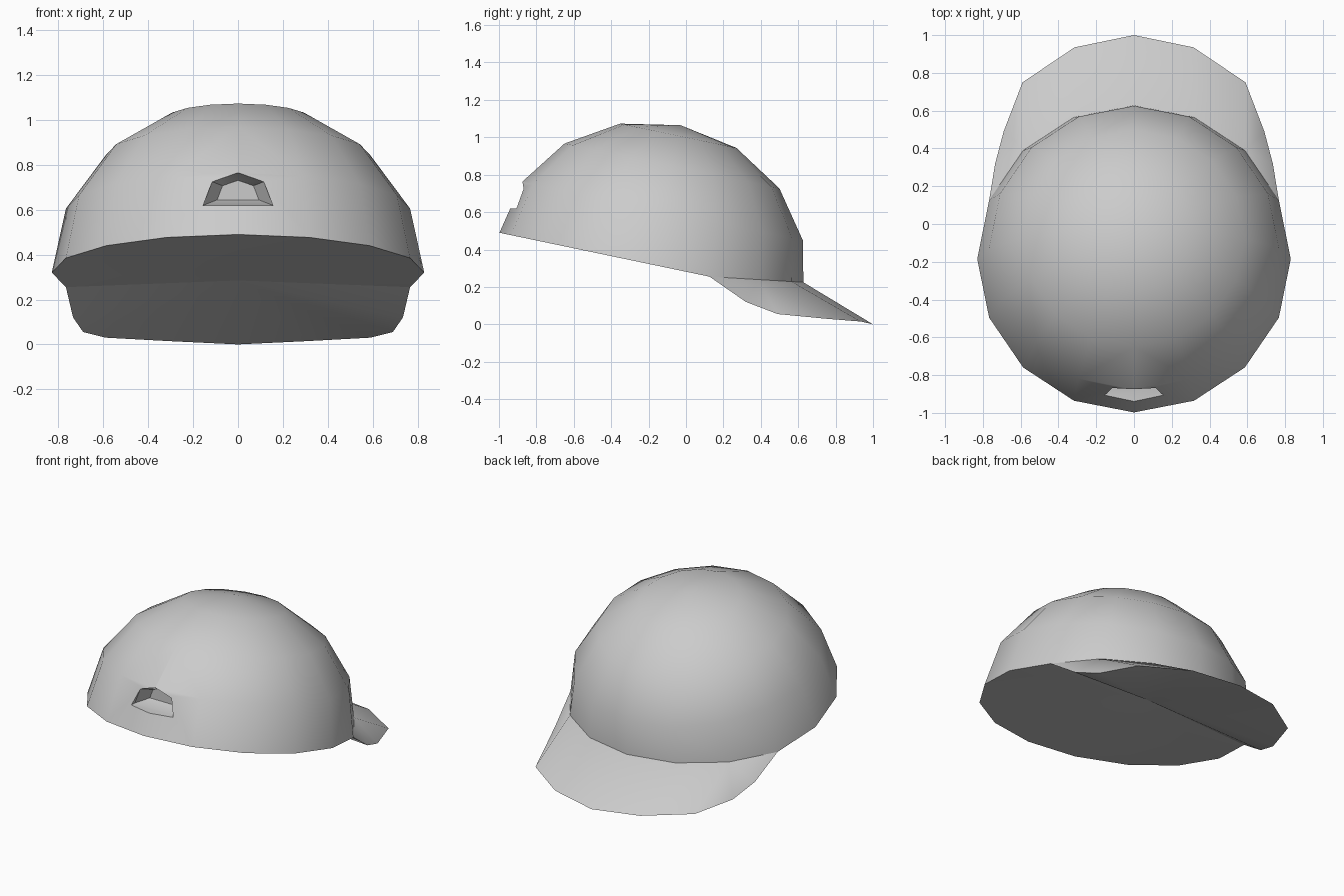
import bpy, bmesh, math
from mathutils import Vector, Matrix

old = bpy.data.objects.get("Cube")
if old:
    bpy.data.objects.remove(old, do_unlink=True)

grey = bpy.data.materials.new("plain_grey")
grey.use_nodes = True
COLOUR = (0.6, 0.6, 0.6, 1)
grey.diffuse_color = COLOUR
grey.node_tree.nodes["Principled BSDF"].inputs["Base Color"].default_value = COLOUR

SIDES, RADIUS, HEIGHT = 16, 0.83, 0.761
CENTRE = Vector((0, -0.185, 0.32))
TILT = Matrix.Rotation(math.radians(-11.8), 3, 'X')
HINGE_Y, HINGE_Z = 0.126, 0.255
UNDER_MID = Vector((0, HINGE_Y, 0.285))


def make_object(name, bm):
    bmesh.ops.recalc_face_normals(bm, faces=bm.faces)
    mesh = bpy.data.meshes.new(name)
    bm.to_mesh(mesh)
    bm.free()
    mesh.materials.append(grey)
    ob = bpy.data.objects.new(name, mesh)
    bpy.context.collection.objects.link(ob)
    return ob


def select_only(ob):
    bpy.ops.object.select_all(action='DESELECT')
    ob.select_set(True)
    bpy.context.view_layer.objects.active = ob


def dome_point(ring, side):
    """Point on the tilted dome; ring 0 is the rim, side 0 is the back."""
    up, turn = ring * math.pi / 8, side * math.tau / SIDES
    r = RADIUS * math.cos(up)
    p = CENTRE + TILT @ Vector((r * math.sin(turn), r * math.cos(turn),
                                HEIGHT * math.sin(up)))
    if ring == 0 and p.y > HINGE_Y + 0.02:      # rim lifts above the brim
        p.z = HINGE_Z - 0.06 * (p.y - HINGE_Y)
    return p


# Crown: tilted dome closed by a nearly flat underside
bm = bmesh.new()
rings = [[bm.verts.new(dome_point(k, s)) for s in range(SIDES)] for k in range(4)]
pole = bm.verts.new(dome_point(4, 0))
under = bm.verts.new(UNDER_MID)
for s in range(SIDES):
    t = (s + 1) % SIDES
    for low, high in zip(rings, rings[1:]):
        bm.faces.new((low[s], low[t], high[t], high[s]))
    bm.faces.new((rings[3][s], rings[3][t], pole))
    bm.faces.new((rings[0][t], rings[0][s], under))
crown = make_object("crown", bm)

# Strap opening: five-sided dent that narrows inwards
outline = [(-0.155, 0.62), (-0.115, 0.725), (0, 0.765), (0.115, 0.725), (0.155, 0.62)]
bm = bmesh.new()
loops = []
for y, size in ((-1.2, 1), (-0.87, 1), (-0.8, 0.6)):
    loops.append([bm.verts.new((x * size, y, 0.68 + (z - 0.68) * size))
                  for x, z in outline])
for a, b in zip(loops, loops[1:]):
    for i in range(5):
        j = (i + 1) % 5
        bm.faces.new((a[i], a[j], b[j], b[i]))
bm.faces.new(loops[0])
bm.faces.new(loops[-1])
cutter = make_object("opening_cutter", bm)
cutter.hide_render = True
cut = crown.modifiers.new("strap_opening", 'BOOLEAN')
cut.operation, cut.solver, cut.object = 'DIFFERENCE', 'EXACT', cutter
select_only(crown)
bpy.ops.object.modifier_apply(modifier=cut.name)
bpy.data.objects.remove(cutter, do_unlink=True)

# Brim: drooping wedge from the back rim to a curved edge
edge = [(0.735, 0.32, 0.12), (0.69, 0.49, 0.055), (0.59, 0.75, 0.03),
        (0.315, 0.935, 0.015), (0, 1, 0)]
bm = bmesh.new()
for side in (1, -1):
    flip = Vector((side, 1, 1))
    inner = [bm.verts.new(dome_point(0, s) * flip) for s in (3, 2, 1, 0)]
    outer = [bm.verts.new(Vector(p) * flip) for p in edge]
    mid = bm.verts.new(UNDER_MID)
    corner, shoulder = inner[0], inner[1]
    rim = [corner] + outer
    for a, b in zip(rim[:3], rim[1:4]):
        bm.faces.new((a, b, shoulder))
    for i in (1, 2):
        bm.faces.new((inner[i], outer[i + 1], outer[i + 2], inner[i + 1]))
    for chain in (rim, inner):
        for a, b in zip(chain, chain[1:]):
            bm.faces.new((b, a, mid))
bmesh.ops.remove_doubles(bm, verts=bm.verts, dist=0.001)
brim = make_object("brim", bm)

for ob in (crown, brim):
    select_only(ob)
    bpy.ops.object.shade_smooth_by_angle(angle=math.radians(35))
